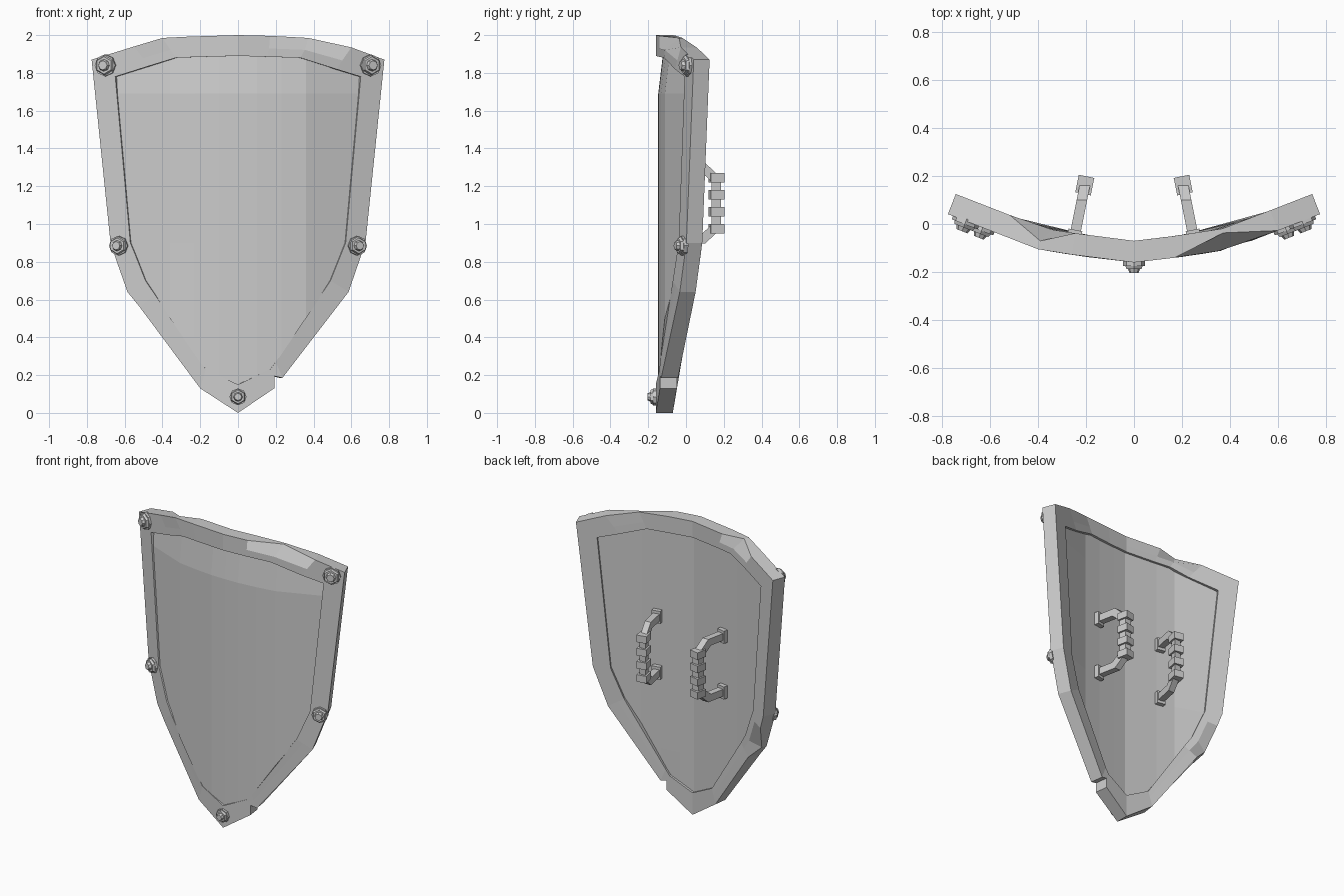
import bpy, bmesh
from math import atan, sin, cos, pi
from mathutils import Vector, Matrix

if "Cube" in bpy.data.objects:
    bpy.data.objects.remove(bpy.data.objects["Cube"])

CURVE = [(0, -.16), (.2, -.137), (.4, -.105), (.78, .043)]


def lerp_table(table, x):
    x = abs(x)
    for (a, ya), (b, yb) in zip(table, table[1:]):
        if x <= b:
            break
    return ya + (yb - ya) * (x - a) / (b - a)


def front_y(x):
    return lerp_table(CURVE, x)


def tilt(x):
    # angle of the shield face around z at this x
    return atan((front_y(x + .06) - front_y(x - .06)) / .12)


def finish(name, bm):
    bmesh.ops.recalc_face_normals(bm, faces=bm.faces[:])
    me = bpy.data.meshes.new(name)
    bm.to_mesh(me)
    bm.free()
    ob = bpy.data.objects.new(name, me)
    bpy.context.collection.objects.link(ob)
    return ob


# Rim stations: outer x, z, inner x, z, front chip, back chip
right = [(.17, 1.996, .16, 1.885, 0, 0), (.39, 1.985, .33, 1.88, .8, 0),
         (.6, 1.935, .52, 1.82, 0, 0), (.775, 1.87, .65, 1.78, 0, 0),
         (.675, .9, .57, .9, 0, 0), (.585, .64, .49, .7, 0, 0),
         (.235, .185, .2, .27, 0, 0), (.192, .195, .17, .23, 0, 0),
         (.192, .13, .14, .216, 0, 0)]
left = [(-.2, .13, -.17, .23, 0, 0), (-.52, .56, -.44, .626, 0, 0),
        (-.585, .64, -.49, .7, 0, .6), (-.645, .81, -.545, .84, 0, 0),
        (-.675, .9, -.57, .9, 0, 0), (-.775, 1.87, -.65, 1.78, 0, 0),
        (-.55, 1.94, -.47, 1.837, 0, 0), (-.4, 1.985, -.33, 1.88, 0, .6),
        (-.26, 1.992, -.22, 1.884, 0, 0)]
stations = [(0, 2, 0, 1.89, 0, 0)] + right + [(0, 0, 0, .15, 0, 0)] + left

bm = bmesh.new()
rings = []
for ox, oz, ix, iz, cf, cb in stations:
    def pair(x, z):
        f = Vector((x, front_y(x), z))
        a = tilt(x)
        return f, f + Vector((-sin(a), cos(a), 0)) * .09
    of, ob_ = pair(ox, oz)
    inf, inb = pair(ix, iz)
    pts = [inf, inf.lerp(of, .4), of.lerp(ob_, cf), ob_.lerp(of, cb), inb.lerp(ob_, .4), inb]
    rings.append([bm.verts.new(p) for p in pts])
for a, b in zip(rings, rings[1:] + rings[:1]):
    for i in range(6):
        j = (i + 1) % 6
        bm.faces.new((a[i], a[j], b[j], b[i]))
finish("rim", bm)

# Domed panel: flat outline, inset, sliced into facets, then bent
half = [(.335, 1.885), (.655, 1.785), (.575, .9), (.495, .7), (.172, .225)]
outline = [(0, 1.895)] + half + [(0, .145)] + [(-x, z) for x, z in reversed(half)]
DOME = [(0, -.147), (.1, -.145), (.25, -.13), (.36, -.112), (.64, .0)]
bm = bmesh.new()
bm.faces.new([bm.verts.new((x, 0, z)) for x, z in outline])
bmesh.ops.inset_region(bm, faces=bm.faces[:], thickness=.07, use_boundary=True)
cuts = [((x, 0, 0), (1, 0, 0)) for x in (-.36, -.23, -.1, 0, .1, .23, .36)]
cuts += [((0, 0, z), (0, 0, 1)) for z in (.4, .9, 1.69)]
for co, no in cuts:
    bmesh.ops.bisect_plane(bm, geom=bm.verts[:] + bm.edges[:] + bm.faces[:],
                           plane_co=co, plane_no=no)
for v in bm.verts:
    x, _, z = v.co
    v.co.y = front_y(x) + .035 if v.is_boundary else lerp_table(DOME, x) + max(0, z - 1.69) * .12
ext = bmesh.ops.extrude_face_region(bm, geom=bm.faces[:], use_keep_orig=True)
for v in ext["geom"]:
    if isinstance(v, bmesh.types.BMVert):
        v.co.y = front_y(v.co.x) + .075
finish("panel", bm)


# Rim bolts: hex washer, nut and round tip
def bolt(x, z, size):
    bm = bmesh.new()
    turn = Matrix.Translation((x, front_y(x), z)) @ Matrix.Rotation(tilt(x), 4, 'Z') \
        @ Matrix.Rotation(pi / 2, 4, 'X')
    for n, r1, r2, lo, hi in ((8, 1, 1, -.01, .014), (6, .92, .8, .014, .028), (8, .55, .42, .028, .045)):
        bmesh.ops.create_cone(bm, cap_ends=True, segments=n, radius1=r1 * size, radius2=r2 * size,
                              depth=hi - lo, matrix=turn @ Matrix.Translation((0, 0, (lo + hi) / 2)))
    finish("rim_bolt", bm)


for s in (-1, 1):
    bolt(s * .7, 1.84, .058)
    bolt(s * .63, .885, .052)
bolt(0, .085, .045)


# Handles: swept bar, ribs and feet, mirrored across x
def box(bm, loc, size, ang):
    m = Matrix.Translation(loc) @ Matrix.Rotation(ang, 4, 'Z') @ Matrix.Diagonal((*size, 1))
    bmesh.ops.create_cube(bm, size=1, matrix=m)


bm = bmesh.new()
lean = .2
path = [(-.05, .19), (.09, .19), (.16, .125), (.16, -.125), (.09, -.19), (-.05, -.19)]
miter = [(0, 1), (.45, 1), (1, .45), (1, -.45), (.45, -1), (0, -1)]
rings = []
for (y, z), (my, mz) in zip(path, miter):
    ring = []
    for sx, so in ((-1, -1), (1, -1), (1, 1), (-1, 1)):
        yy = y + my * so * .024
        ring.append(bm.verts.new((.245 - (yy + .04) * lean + sx * .022, yy, 1.11 + z + mz * so * .024)))
    rings.append(ring)
for a, b in zip(rings, rings[1:]):
    for i in range(4):
        j = (i + 1) % 4
        bm.faces.new((a[i], a[j], b[j], b[i]))
bm.faces.new(rings[0])
bm.faces.new(rings[-1])
for z in (1.245, 1.155, 1.065, .975):
    box(bm, (.205, .162, z), (.066, .074, .048), lean)
for z in (1.3, .92):
    box(bm, (.247, -.042, z), (.058, .035, .085), lean)
handle = finish("handles", bm)
handle.modifiers.new("mirror", 'MIRROR')
